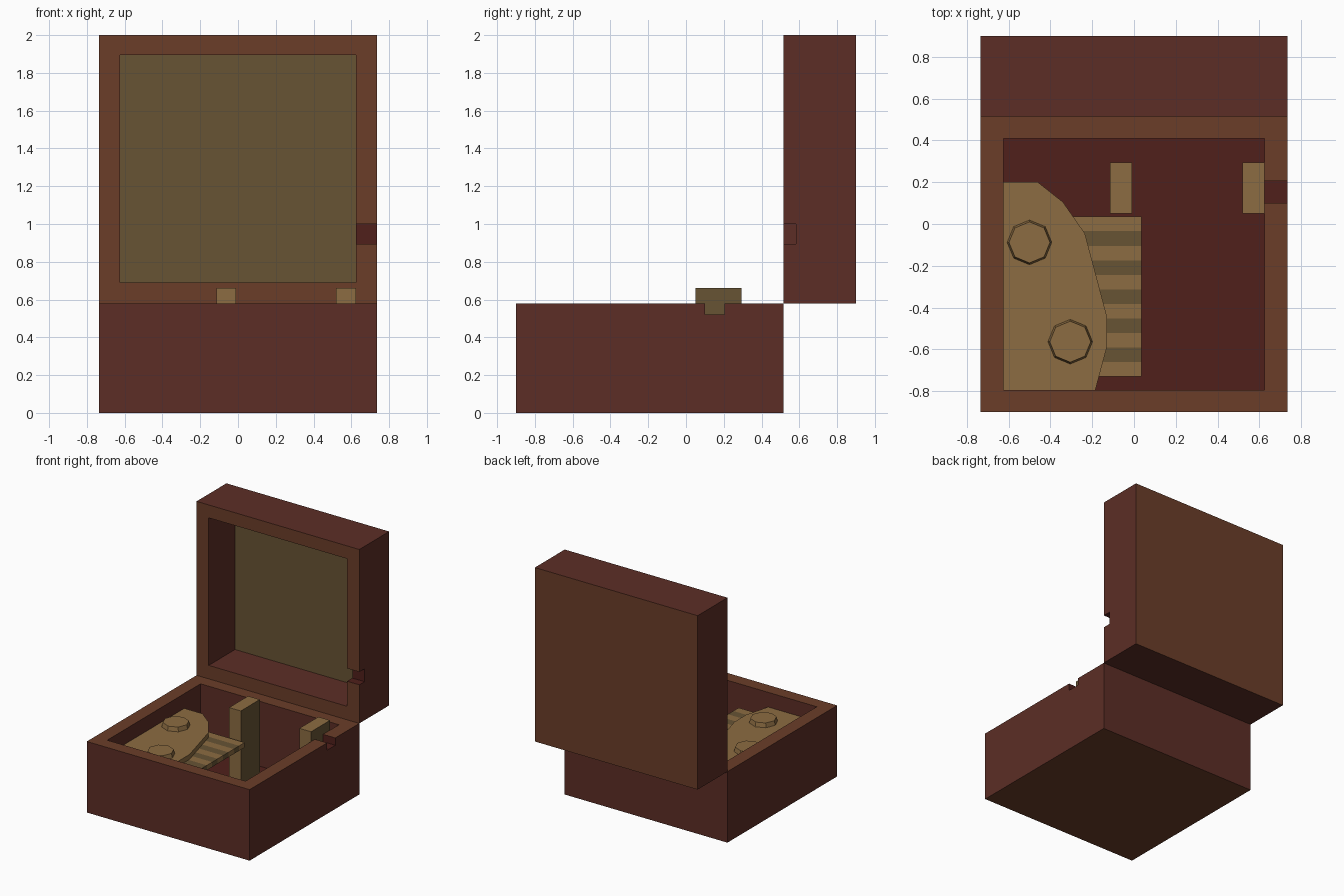
import bpy, bmesh
from math import pi
from mathutils import Matrix

if "Cube" in bpy.data.objects:
    bpy.data.objects.remove(bpy.data.objects["Cube"])


def material(name, rgb):
    m = bpy.data.materials.new(name)
    m.diffuse_color = (*rgb, 1)
    m.use_nodes = True
    m.node_tree.nodes["Principled BSDF"].inputs["Base Color"].default_value = m.diffuse_color
    return m


RED = material("red_wood", (0.107, 0.027, 0.019))
BROWN = material("brown_wood", (0.147, 0.047, 0.022))
DARK = material("dark_lining", (0.080, 0.014, 0.011))
BRASS = material("brass", (0.262, 0.150, 0.054))
OLIVE = material("aged_brass", (0.136, 0.087, 0.034))


def finish(name, bm, mats):
    bmesh.ops.recalc_face_normals(bm, faces=bm.faces)
    me = bpy.data.meshes.new(name)
    bm.to_mesh(me)
    bm.free()
    for m in mats:
        me.materials.append(m)
    ob = bpy.data.objects.new(name, me)
    bpy.context.collection.objects.link(ob)
    return ob


def box_bm(lo, hi):
    bm = bmesh.new()
    bmesh.ops.create_cube(bm, size=1)
    for v in bm.verts:
        for i in range(3):
            v.co[i] = hi[i] if v.co[i] > 0 else lo[i]
    return bm


def paint(ob, rule):
    for f in ob.data.polygons:
        f.material_index = rule(f.center, f.normal)


def tray(name, outer, cutters, mats, rule):
    """Solid block hollowed out by box cutters, then painted face by face."""
    ob = finish(name, box_bm(*outer), mats)
    for c in cutters:
        cut = finish(name + "_cutter", box_bm(*c), [])
        cut.hide_render = True
        mod = ob.modifiers.new("cut", 'BOOLEAN')
        mod.operation, mod.solver, mod.object = 'DIFFERENCE', 'EXACT', cut
        bpy.context.view_layer.objects.active = ob
        bpy.ops.object.modifier_apply(modifier=mod.name)
        bpy.data.objects.remove(cut)
    paint(ob, rule)
    return ob


# Open base box, with a crank notch in the right rim
def base_rule(c, n):
    if abs(n.z) > 0.5:
        return 1 if c.z < 0.01 or c.z > 0.57 else 2
    return 2 if c.x > 0.64 and abs(n.y) > 0.5 and c.z > 0.5 else 0


tray("base_box", ((-0.735, -0.9, 0), (0.735, 0.515, 0.58)),
     [((-0.625, -0.795, 0.05), (0.625, 0.41, 0.7)),
      ((0.6, 0.1, 0.52), (0.8, 0.205, 0.7))],
     [RED, BROWN, DARK], base_rule)


# Upright lid with an olive inner panel and matching notch
def lid_rule(c, n):
    if abs(n.y) > 0.5:
        if c.y < 0.52 or c.y > 0.89:
            return 1
        return 3 if c.y > 0.7 else 2
    return 2 if abs(n.z) > 0.5 and 0.85 < c.z < 1.05 else 0


tray("lid", ((-0.735, 0.515, 0.58), (0.735, 0.9, 2.0)),
     [((-0.625, 0.4, 0.69), (0.625, 0.855, 1.895)),
      ((0.6, 0.4, 0.895), (0.8, 0.583, 1.0))],
     [RED, BROWN, DARK, OLIVE], lid_rule)

# Posts that carry the drum
for side, x in (("middle", -0.115), ("right", 0.52)):
    post = finish(side + "_post", box_bm((x, 0.05, 0.05), (x + 0.105, 0.295, 0.66)), [BRASS, OLIVE])
    paint(post, lambda c, n: int(abs(n.x) > 0.5))

# Comb slab with alternating tooth bands
bm = box_bm((-0.45, -0.73, 0.38), (0.035, 0.035, 0.42))
long_edges = [e for e in bm.edges if abs(e.verts[0].co.y - e.verts[1].co.y) > 0.1]
bmesh.ops.subdivide_edges(bm, edges=long_edges, cuts=10)
comb = finish("comb", bm, [BRASS, OLIVE])
paint(comb, lambda c, n: int((c.y + 0.73) / 0.765 * 11) % 2 if abs(n.y) < 0.5 else 0)

# Clamp plate holding the comb
outline = [(-0.625, 0.2), (-0.46, 0.2), (-0.34, 0.105), (-0.235, -0.045),
           (-0.13, -0.44), (-0.13, -0.59), (-0.185, -0.795), (-0.625, -0.795)]
bm = bmesh.new()
face = bm.faces.new([bm.verts.new((x, y, 0.42)) for x, y in outline])
ext = bmesh.ops.extrude_face_region(bm, geom=[face])["geom"]
for v in ext:
    if isinstance(v, bmesh.types.BMVert):
        v.co.z = 0.46
if face.is_valid is False or len(bm.faces) < len(outline) + 2:
    bmesh.ops.holes_fill(bm, edges=bm.edges, sides=0)
finish("clamp_plate", bm, [BRASS])

# Octagonal bolts
for i, (x, y) in enumerate(((-0.5, -0.088), (-0.305, -0.563))):
    bm = bmesh.new()
    bmesh.ops.create_cone(bm, cap_ends=True, segments=8, radius1=0.108, radius2=0.098, depth=0.04,
                          matrix=Matrix.Translation((x, y, 0.475)) @ Matrix.Rotation(pi / 4, 4, 'Z'))
    finish(f"bolt_{i + 1}", bm, [BRASS])
